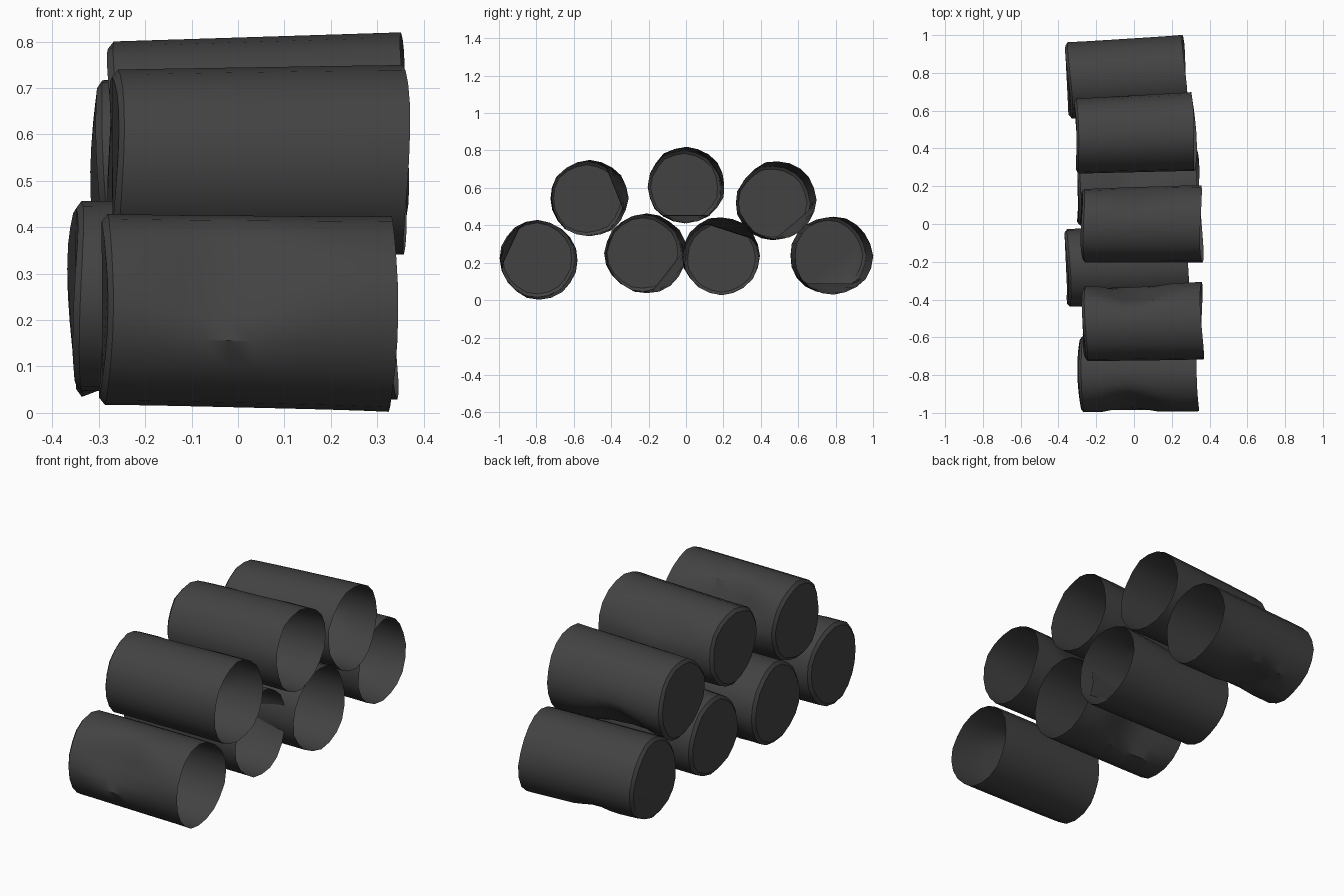
import bpy, bmesh, math, random
from mathutils import Vector

cube = bpy.data.objects.get("Cube")
if cube:
    bpy.data.objects.remove(cube, do_unlink=True)

random.seed(4)
SIDES = 20
RINGS = 12

metal = bpy.data.materials.new("charcoal_metal")
metal.use_nodes = True
colour = (0.055, 0.055, 0.055, 1)
metal.diffuse_color = colour
shader = metal.node_tree.nodes["Principled BSDF"]
shader.inputs["Base Color"].default_value = colour
shader.inputs["Roughness"].default_value = 0.7


def crumpled_can(name, cap, rim, cap_radius, rim_radius, dents):
    """Thin can from a closed cap to an open rim; each dent is (angle, depth, place along)."""
    cap, rim = Vector(cap), Vector(rim)
    slope = (rim - cap) / (rim.x - cap.x)
    phase = random.uniform(0, math.tau)
    wobble = [random.uniform(-0.004, 0.004) for _ in range(SIDES)]
    # A narrow rolled edge at the cap, then evenly spaced wall rings
    stations = [(0, 0.92), (0.02, 1)]
    stations += [(0.02 + 0.98 * i / RINGS, 1) for i in range(1, RINGS + 1)]

    bm = bmesh.new()
    rings = []
    for t, scale in stations:
        centre = cap.lerp(rim, t)
        radius = (cap_radius + (rim_radius - cap_radius) * t) * scale
        end = (2 * t - 1) ** 4
        ring = []
        for i in range(SIDES):
            a = math.tau * i / SIDES
            r = radius + wobble[i] * (0.4 + 0.6 * end)
            y, z = r * math.cos(a), r * math.sin(a)
            # Flatten the wall where a dent presses in
            for angle, depth, place in dents:
                ny, nz = math.cos(math.radians(angle)), math.sin(math.radians(angle))
                press = depth * math.exp(-((t - place) / 0.27) ** 2)
                excess = y * ny + z * nz - (radius - press)
                if excess > 0 and t > 0.02:
                    y -= excess * ny
                    z -= excess * nz
            x = -(y * slope.y + z * slope.z) + 0.007 * end * math.sin(2 * a + phase)
            ring.append(bm.verts.new(centre + Vector((x, y, z))))
        rings.append(ring)

    bm.faces.new(rings[0])
    for a, b in zip(rings, rings[1:]):
        for i in range(SIDES):
            j = (i + 1) % SIDES
            bm.faces.new((a[i], a[j], b[j], b[i]))
    bmesh.ops.recalc_face_normals(bm, faces=bm.faces)
    # The cap faces away from the open rim
    bm.faces.ensure_lookup_table()
    if bm.faces[0].normal.x > 0:
        bmesh.ops.reverse_faces(bm, faces=bm.faces)

    mesh = bpy.data.meshes.new(name)
    bm.to_mesh(mesh)
    bm.free()
    mesh.materials.append(metal)
    can = bpy.data.objects.new(name, mesh)
    bpy.context.collection.objects.link(can)
    bpy.ops.object.select_all(action='DESELECT')
    can.select_set(True)
    bpy.context.view_layer.objects.active = can
    bpy.ops.object.shade_smooth_by_angle(angle=math.radians(35))


# Lower row, front to back
crumpled_can("lower_can_1", (-0.29, -0.795, 0.223), (0.335, -0.785, 0.213),
             0.203, 0.208, [(155, 0.045, 0.42)])
crumpled_can("lower_can_2", (-0.355, -0.232, 0.252), (0.28, -0.21, 0.25),
             0.203, 0.212, [(-38, 0.05, 0.45)])
crumpled_can("lower_can_3", (-0.295, 0.19, 0.225), (0.335, 0.188, 0.238),
             0.198, 0.208, [(72, 0.06, 0.45)])
crumpled_can("lower_can_4", (-0.35, 0.757, 0.24), (0.27, 0.79, 0.237),
             0.202, 0.208, [(-90, 0.055, 0.4)])

# Upper row, front to back
crumpled_can("upper_can_1", (-0.267, -0.53, 0.542), (0.36, -0.515, 0.545),
             0.198, 0.205, [(22, 0.05, 0.42)])
crumpled_can("upper_can_2", (-0.275, -0.008, 0.605), (0.357, 0.003, 0.615),
             0.195, 0.205, [(-90, 0.045, 0.45), (35, 0.02, 0.5)])
crumpled_can("upper_can_3", (-0.305, 0.465, 0.52), (0.318, 0.49, 0.536),
             0.198, 0.208, [(-50, 0.05, 0.42)])
